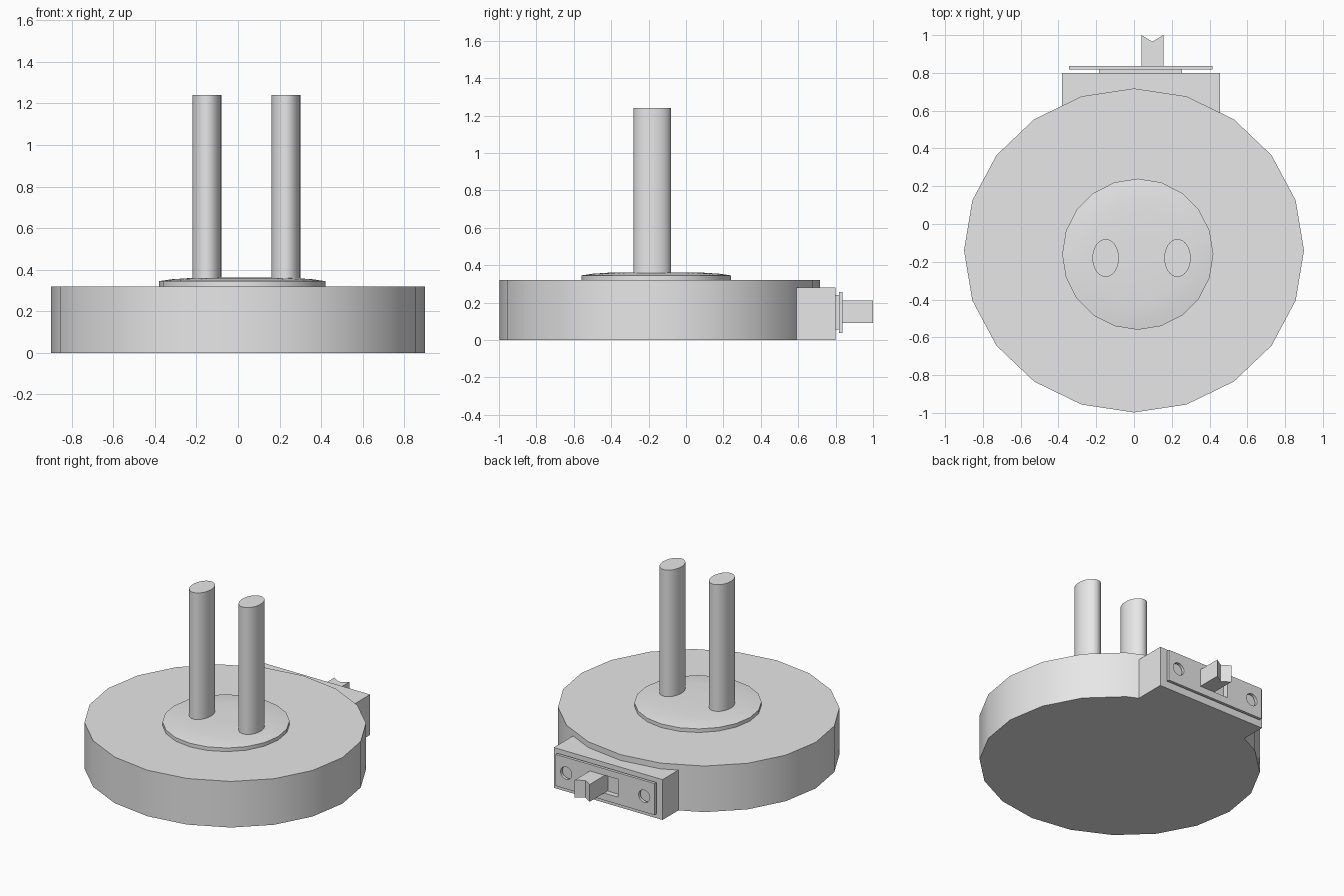
import bpy
import bmesh
from math import radians, sin, cos, tau

cube = bpy.data.objects.get("Cube")
if cube:
    bpy.data.objects.remove(cube, do_unlink=True)

grey = bpy.data.materials.new("plain grey")
grey.use_nodes = True
grey.diffuse_color = (0.8, 0.8, 0.8, 1)
grey.node_tree.nodes["Principled BSDF"].inputs["Base Color"].default_value = (0.8, 0.8, 0.8, 1)


def finish(name, bm, smooth=False):
    bmesh.ops.recalc_face_normals(bm, faces=bm.faces)
    mesh = bpy.data.meshes.new(name)
    bm.to_mesh(mesh)
    bm.free()
    mesh.materials.append(grey)
    ob = bpy.data.objects.new(name, mesh)
    bpy.context.collection.objects.link(ob)
    bpy.ops.object.select_all(action="DESELECT")
    ob.select_set(True)
    bpy.context.view_layer.objects.active = ob
    if smooth:
        bpy.ops.object.shade_smooth_by_angle(angle=radians(30))
    return ob


def lathe(name, centre, profile, sides, squash=1.0):
    """Stack of elliptical rings from (radius, z) pairs, capped at both ends."""
    bm = bmesh.new()
    rings = []
    for r, z in profile:
        rings.append([bm.verts.new((centre[0] + r * sin(tau * i / sides),
                                    centre[1] + r * squash * cos(tau * i / sides), z))
                      for i in range(sides)])
    for low, high in zip(rings, rings[1:]):
        for i in range(sides):
            j = (i + 1) % sides
            bm.faces.new((low[i], low[j], high[j], high[i]))
    bm.faces.new(rings[0])
    bm.faces.new(rings[-1])
    return finish(name, bm, True)


def prism(name, outline, z0, z1):
    """Extrude a plan outline upward."""
    bm = bmesh.new()
    face = bm.faces.new([bm.verts.new((x, y, z0)) for x, y in outline])
    top = bmesh.ops.extrude_face_region(bm, geom=[face])["geom"]
    for v in top:
        if isinstance(v, bmesh.types.BMVert):
            v.co.z = z1
    return finish(name, bm)


def box(name, x, y, z):
    return prism(name, [(x[0], y[0]), (x[1], y[0]), (x[1], y[1]), (x[0], y[1])], *z)


def cut(target, cutter):
    cutter.hide_render = True
    mod = target.modifiers.new("cut", "BOOLEAN")
    mod.operation = "DIFFERENCE"
    mod.solver = "EXACT"
    mod.object = cutter
    bpy.context.view_layer.objects.active = target
    bpy.ops.object.modifier_apply(modifier=mod.name)
    bpy.data.objects.remove(cutter, do_unlink=True)


# Round base and the low domed disc on it
lathe("round_base", (0, -0.14), [(0.9, 0), (0.9, 0.32)], 20, 0.953)
lathe("domed_disc", (0.02, -0.16),
      [(0.4, 0.31), (0.4, 0.345), (0.34, 0.354), (0.25, 0.36), (0.1, 0.362)], 20)

# Two oval posts
for name, x in (("right_post", -0.15), ("left_post", 0.23)):
    lathe(name, (x, -0.18), [(0.07, 0.34), (0.07, 1.24)], 32, 1.43)

# Switch housing at the back
box("switch_housing", (-0.38, 0.455), (0.5, 0.8), (0, 0.28))
slot_x, slot_z = (-0.065, 0.157), (0.088, 0.212)
body = box("switch_body", (-0.185, 0.255), (0.79, 0.818), (0.055, 0.24))
plate = box("switch_plate", (-0.345, 0.415), (0.817, 0.837), (0.038, 0.257))

# Slider slot and the two screw holes
for part in (body, plate):
    cut(part, box("slot_cutter", slot_x, (0.75, 0.9), slot_z))
for x in (0.335, -0.265):
    hole = lathe("hole_cutter", (0, 0), [(0.043, -0.1), (0.043, 0.1)], 20)
    hole.rotation_euler.x = radians(90)
    hole.location = (x, 0.83, 0.148)
    bpy.context.view_layer.update()
    cut(plate, hole)

# Slider with a notched tip
prism("switch_slider",
      [(0.04, 0.79), (0.155, 0.79), (0.155, 1.0), (0.0975, 0.965), (0.04, 1.0)], 0.09, 0.21)
